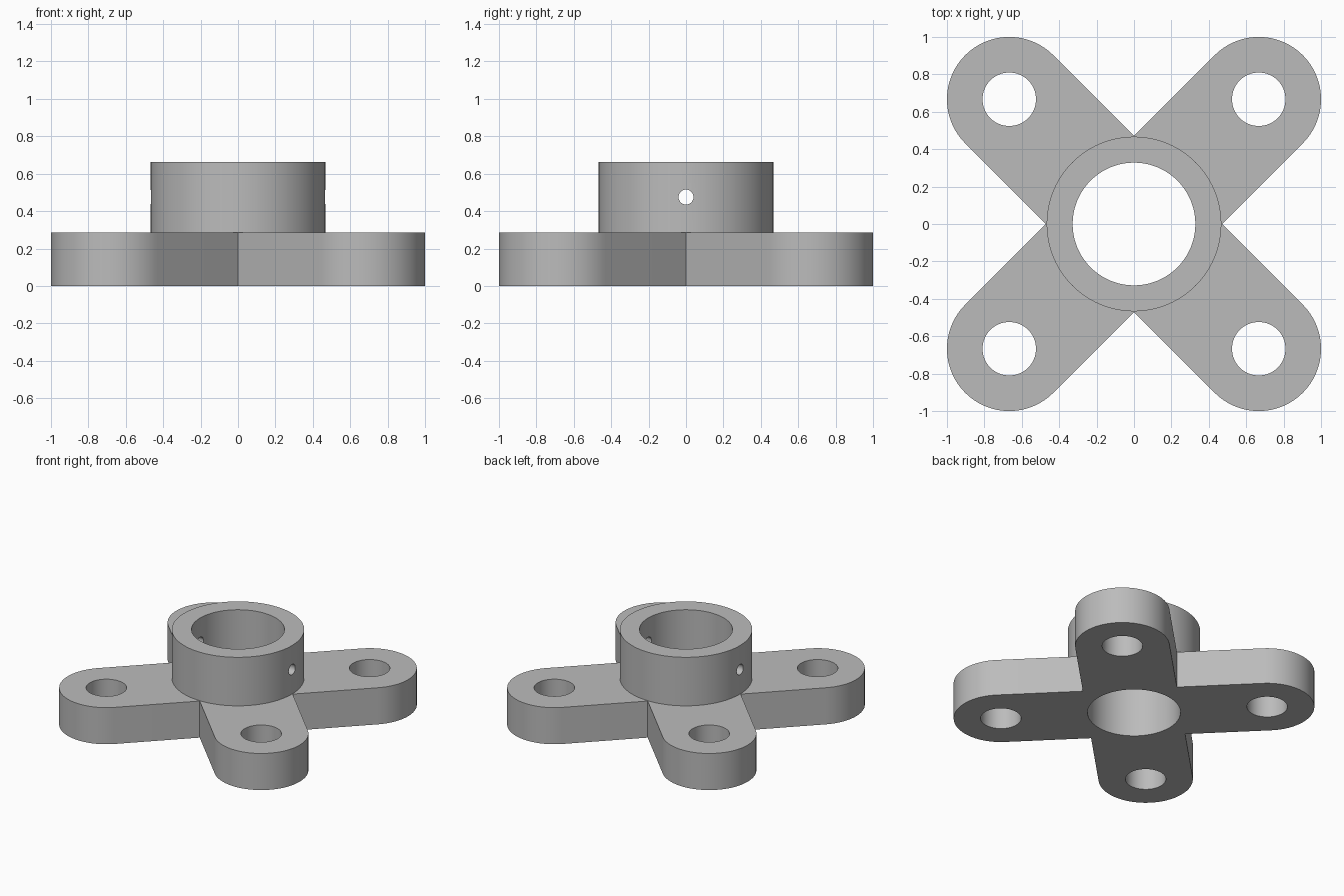
import bpy, bmesh, math

if "Cube" in bpy.data.objects:
    bpy.data.objects.remove(bpy.data.objects["Cube"])

ARM_R, ARM_C = 0.333, 0.667       # arm half width, bolt hole centre offset
BASE_H, TOP_H = 0.285, 0.663      # plate height, collar height

grey = bpy.data.materials.new("light grey metal")
grey.diffuse_color = (0.5, 0.5, 0.5, 1)
grey.use_nodes = True
grey.node_tree.nodes["Principled BSDF"].inputs["Base Color"].default_value = grey.diffuse_color


def cylinder(name, r, z0, z1, x=0, y=0, sides=96):
    bpy.ops.mesh.primitive_cylinder_add(vertices=sides, radius=r, depth=z1 - z0,
                                        location=(x, y, (z0 + z1) / 2))
    bpy.context.object.name = name
    return bpy.context.object


def combine(target, tool, operation):
    mod = target.modifiers.new(operation, 'BOOLEAN')
    mod.operation, mod.object, mod.solver = operation, tool, 'EXACT'
    bpy.context.view_layer.objects.active = target
    bpy.ops.object.modifier_apply(modifier=mod.name)
    bpy.data.objects.remove(tool, do_unlink=True)


# Four-armed plate: a rounded cap per arm, with straight sides meeting in notches
outline = []
for arm in range(4):
    a = math.radians(45 + 90 * arm)
    cx, cy = (math.copysign(ARM_C, f(a)) for f in (math.cos, math.sin))
    for i in range(49):
        t = a - math.pi / 2 + math.pi * i / 48
        outline.append((cx + ARM_R * math.cos(t), cy + ARM_R * math.sin(t), 0))
    n = a + math.pi / 4
    notch = ARM_R * math.sqrt(2)
    outline.append((notch * math.cos(n), notch * math.sin(n), 0))

bm = bmesh.new()
face = bm.faces.new([bm.verts.new(p) for p in outline])
top = bmesh.ops.extrude_face_region(bm, geom=[face])["geom"]
bmesh.ops.translate(bm, vec=(0, 0, BASE_H),
                    verts=[v for v in top if isinstance(v, bmesh.types.BMVert)])
bmesh.ops.recalc_face_normals(bm, faces=bm.faces)
mesh = bpy.data.meshes.new("mounting_flange")
bm.to_mesh(mesh)
bm.free()
flange = bpy.data.objects.new("mounting_flange", mesh)
bpy.context.collection.objects.link(flange)

# Collar and its central bore
combine(flange, cylinder("collar", 0.467, 0.1, TOP_H), 'UNION')
combine(flange, cylinder("bore", 0.328, -0.2, 1), 'DIFFERENCE')

# Bolt holes in the arms
for sx in (-1, 1):
    for sy in (-1, 1):
        hole = cylinder("bolt_hole", 0.143, -0.2, 0.5, sx * ARM_C, sy * ARM_C, 64)
        combine(flange, hole, 'DIFFERENCE')

# Set screw hole crossing both collar walls
screw = cylinder("set_screw_hole", 0.04, -0.025, 0.975, sides=32)
screw.rotation_euler.y = math.pi / 2
bpy.context.view_layer.update()
combine(flange, screw, 'DIFFERENCE')

flange.data.materials.clear()
flange.data.materials.append(grey)
bpy.ops.object.select_all(action='DESELECT')
flange.select_set(True)
bpy.context.view_layer.objects.active = flange
bpy.ops.object.shade_smooth_by_angle(angle=math.radians(30))
